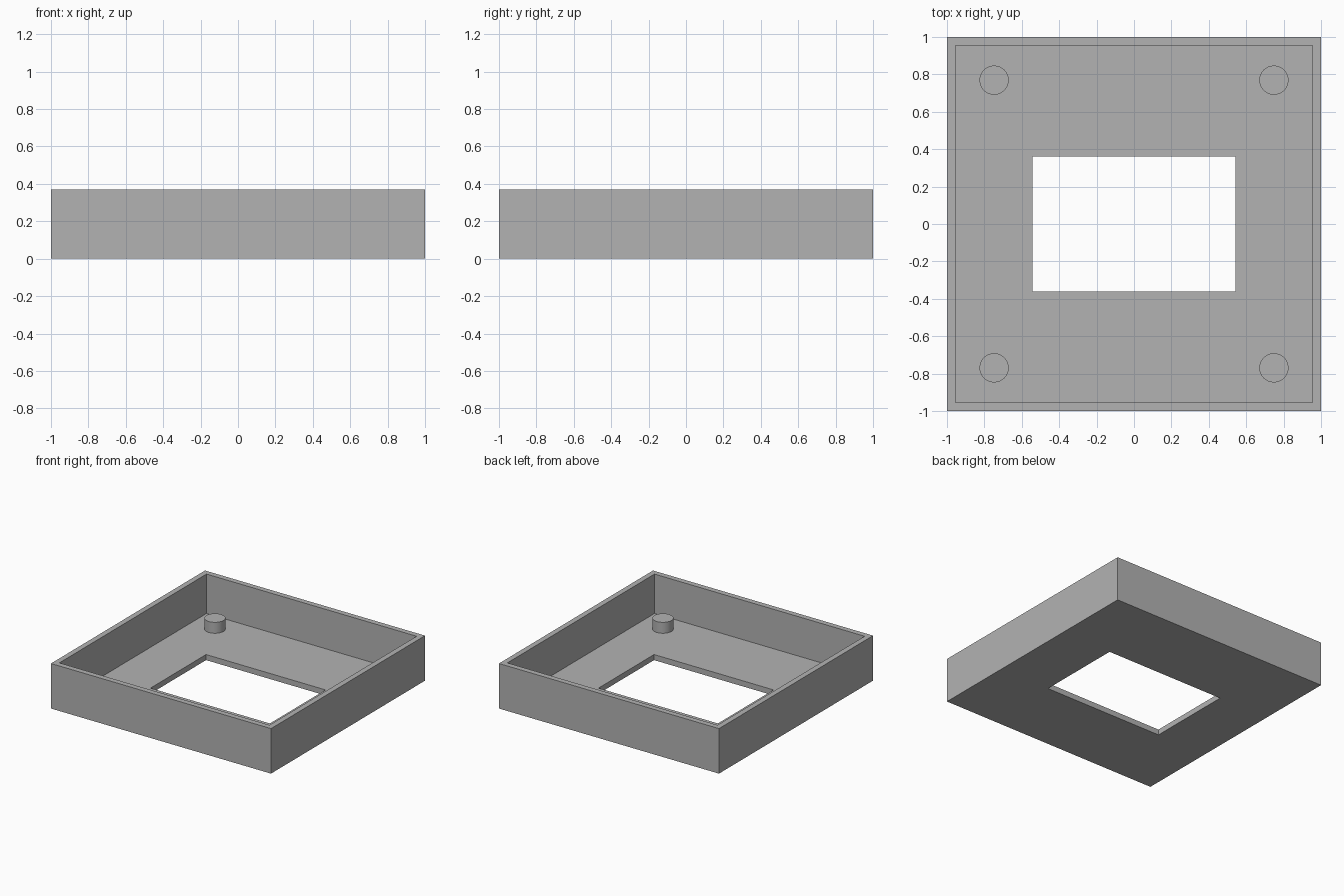
import bpy
import bmesh

cube = bpy.data.objects.get("Cube")
if cube:
    bpy.data.objects.remove(cube, do_unlink=True)

HEIGHT = 0.37
WALL = 0.045
FLOOR = 0.046
WINDOW = (0.543, 0.361)
POST_X, POST_Y = 0.748, 0.769
POST_RADIUS, POST_HEIGHT = 0.078, 0.09

grey = bpy.data.materials.new("plain grey")
grey.use_nodes = True
colour = (0.45, 0.45, 0.45, 1)
grey.diffuse_color = colour
grey.node_tree.nodes["Principled BSDF"].inputs["Base Color"].default_value = colour


def add_object(name, bm):
    bmesh.ops.recalc_face_normals(bm, faces=bm.faces)
    mesh = bpy.data.meshes.new(name)
    bm.to_mesh(mesh)
    bm.free()
    mesh.materials.append(grey)
    obj = bpy.data.objects.new(name, mesh)
    bpy.context.collection.objects.link(obj)
    return obj


# Open tray: rectangular rings joined into one closed shell with a floor window
inner = 1 - WALL
rings = [
    (*WINDOW, 0),
    (1, 1, 0),
    (1, 1, HEIGHT),
    (inner, inner, HEIGHT),
    (inner, inner, FLOOR),
    (*WINDOW, FLOOR),
]
corners = [(-1, -1), (1, -1), (1, 1), (-1, 1)]
bm = bmesh.new()
loops = [[bm.verts.new((sx * x, sy * y, z)) for sx, sy in corners] for x, y, z in rings]
for a, b in zip(loops, loops[1:] + loops[:1]):
    for i in range(4):
        j = (i + 1) % 4
        bm.faces.new((a[i], a[j], b[j], b[i]))
add_object("tray", bm)

# Round post near each corner of the floor
for sx, sy in corners:
    bm = bmesh.new()
    bmesh.ops.create_cone(bm, cap_ends=True, segments=48, radius1=POST_RADIUS,
                          radius2=POST_RADIUS, depth=POST_HEIGHT)
    side = ("front" if sy < 0 else "back") + ("_left" if sx > 0 else "_right")
    post = add_object(side + "_post", bm)
    post.location = (sx * POST_X, sy * POST_Y, FLOOR + POST_HEIGHT / 2)
    bpy.ops.object.select_all(action="DESELECT")
    post.select_set(True)
    bpy.context.view_layer.objects.active = post
    bpy.ops.object.shade_smooth_by_angle()
